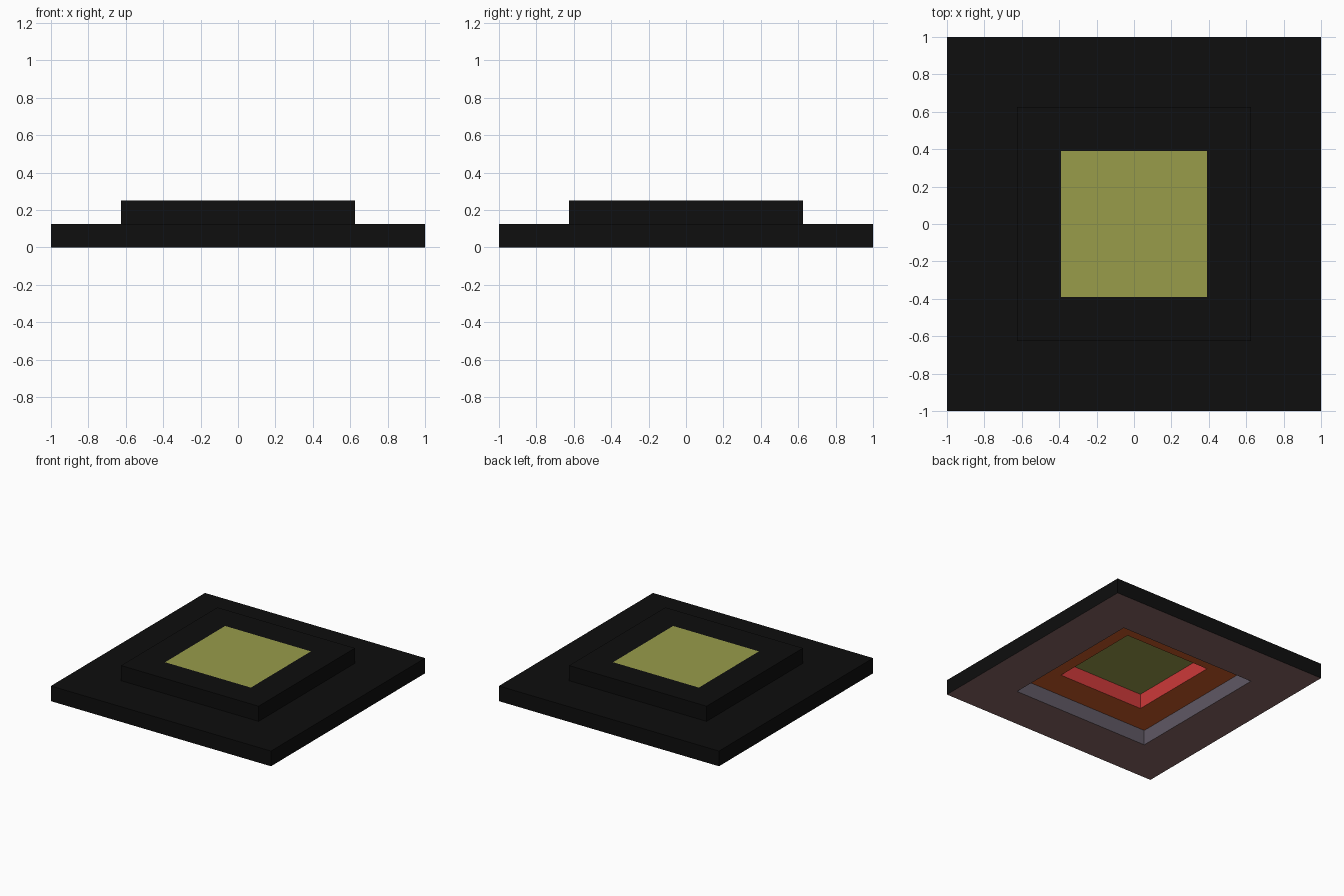
import bpy, bmesh

if "Cube" in bpy.data.objects:
    bpy.data.objects.remove(bpy.data.objects["Cube"])

STEP = 0.125          # height of each tier
HALF = (1.0, 0.625, 0.39)   # half widths of the nested squares


def srgb(name, r, g, b):
    def lin(c):
        c /= 255
        return c / 12.92 if c <= 0.04045 else ((c + 0.055) / 1.055) ** 2.4
    m = bpy.data.materials.new(name)
    m.diffuse_color = (lin(r), lin(g), lin(b), 1)
    m.use_nodes = True
    m.node_tree.nodes["Principled BSDF"].inputs["Base Color"].default_value = m.diffuse_color
    return m


black = srgb("black", 14, 14, 14)
brown = srgb("dusty_brown", 135, 102, 102)
grey = srgb("purple_grey", 95, 88, 100)
orange = srgb("burnt_orange", 203, 92, 39)
red = srgb("red", 205, 57, 57)
olive = srgb("olive_yellow", 152, 156, 74)


def finish(bm, name, mats):
    me = bpy.data.meshes.new(name)
    bm.to_mesh(me)
    bm.free()
    for m in mats:
        me.materials.append(m)
    ob = bpy.data.objects.new(name, me)
    bpy.context.collection.objects.link(ob)


def square(bm, h, z):
    return [bm.verts.new((h * x, h * y, z))
            for x, y in ((-1, -1), (1, -1), (1, 1), (-1, 1))]


def frame(name, outer, inner, z0, z1, under, wall):
    """Square frame: black outside and top, coloured underside and inner wall."""
    bm = bmesh.new()
    loops = [square(bm, outer, z0), square(bm, outer, z1),
             square(bm, inner, z1), square(bm, inner, z0)]
    # bands in order: outer side, top, inner wall, underside
    for k, mat in enumerate((0, 0, 2, 1)):
        a, b = loops[k], loops[(k + 1) % 4]
        for i in range(4):
            j = (i + 1) % 4
            bm.faces.new((a[i], a[j], b[j], b[i])).material_index = mat
    bmesh.ops.recalc_face_normals(bm, faces=bm.faces)
    finish(bm, name, (black, under, wall))


# Stepped, hollow tiers
frame("lower_tier", HALF[0], HALF[1], 0, STEP, brown, grey)
frame("upper_tier", HALF[1], HALF[2], STEP, 2 * STEP, orange, red)

# Thin panel closing the opening
bm = bmesh.new()
bmesh.ops.create_cube(bm, size=1)
for v in bm.verts:
    v.co.x *= 2 * HALF[2]
    v.co.y *= 2 * HALF[2]
    v.co.z = 2 * STEP - (0 if v.co.z > 0 else 0.002)
finish(bm, "centre_panel", (olive,))
